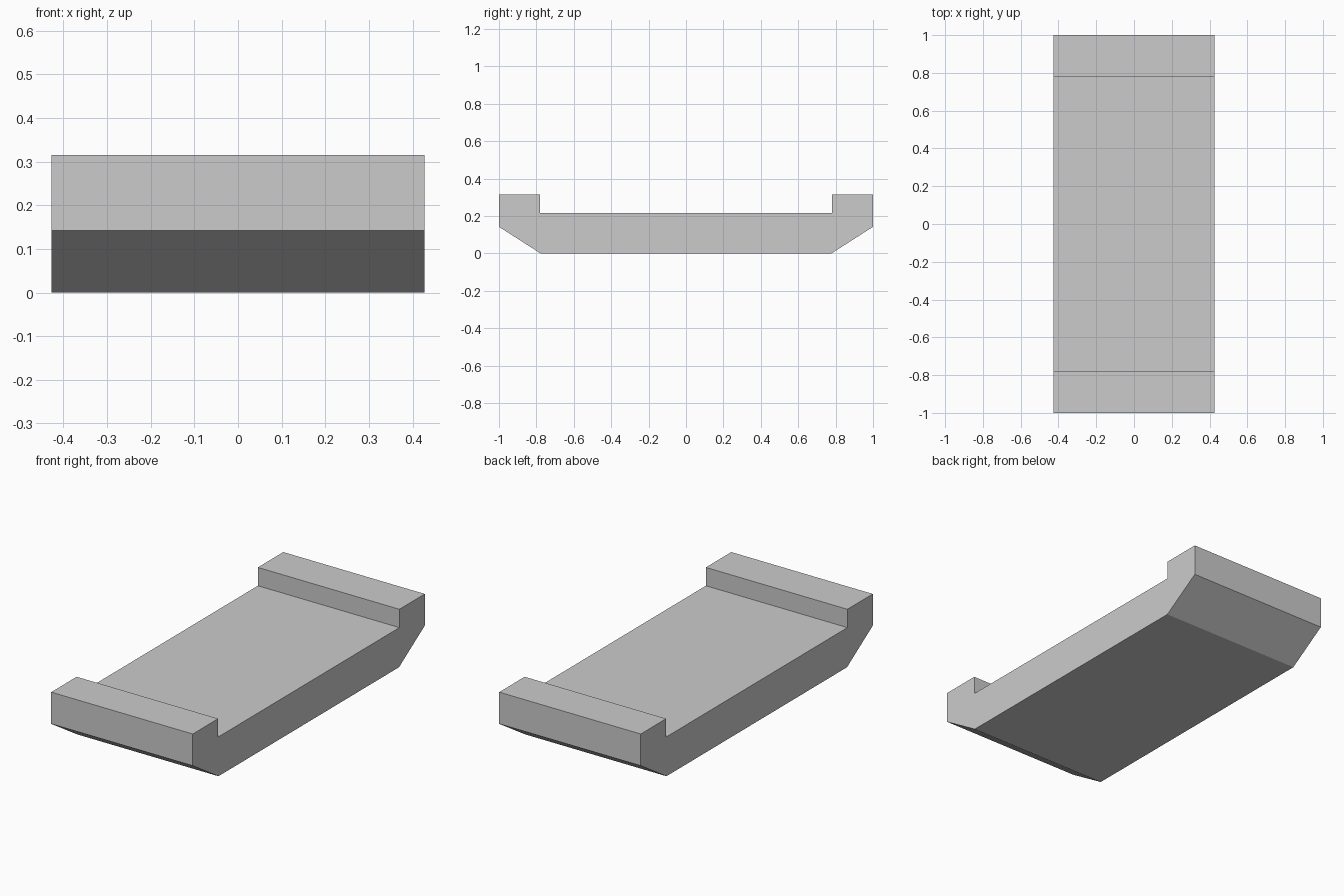
import bpy, bmesh

if "Cube" in bpy.data.objects:
    bpy.data.objects.remove(bpy.data.objects["Cube"])

HALF_WIDTH = 0.427

# Half of the side profile (y, z), from the bottom edge round to the inner lip
half = [(0.778, 0.0), (1.0, 0.142), (1.0, 0.315), (0.781, 0.315), (0.781, 0.215)]
profile = half + [(-y, z) for y, z in reversed(half)]

# Tray: side profile extruded across the width, with raised end lips
bm = bmesh.new()
side = bm.faces.new([bm.verts.new((-HALF_WIDTH, y, z)) for y, z in profile])
ext = bmesh.ops.extrude_face_region(bm, geom=[side])
moved = [v for v in ext["geom"] if isinstance(v, bmesh.types.BMVert)]
bmesh.ops.translate(bm, verts=moved, vec=(2 * HALF_WIDTH, 0, 0))
bmesh.ops.recalc_face_normals(bm, faces=bm.faces)

mesh = bpy.data.meshes.new("tray")
bm.to_mesh(mesh)
bm.free()
bpy.context.collection.objects.link(bpy.data.objects.new("tray", mesh))
